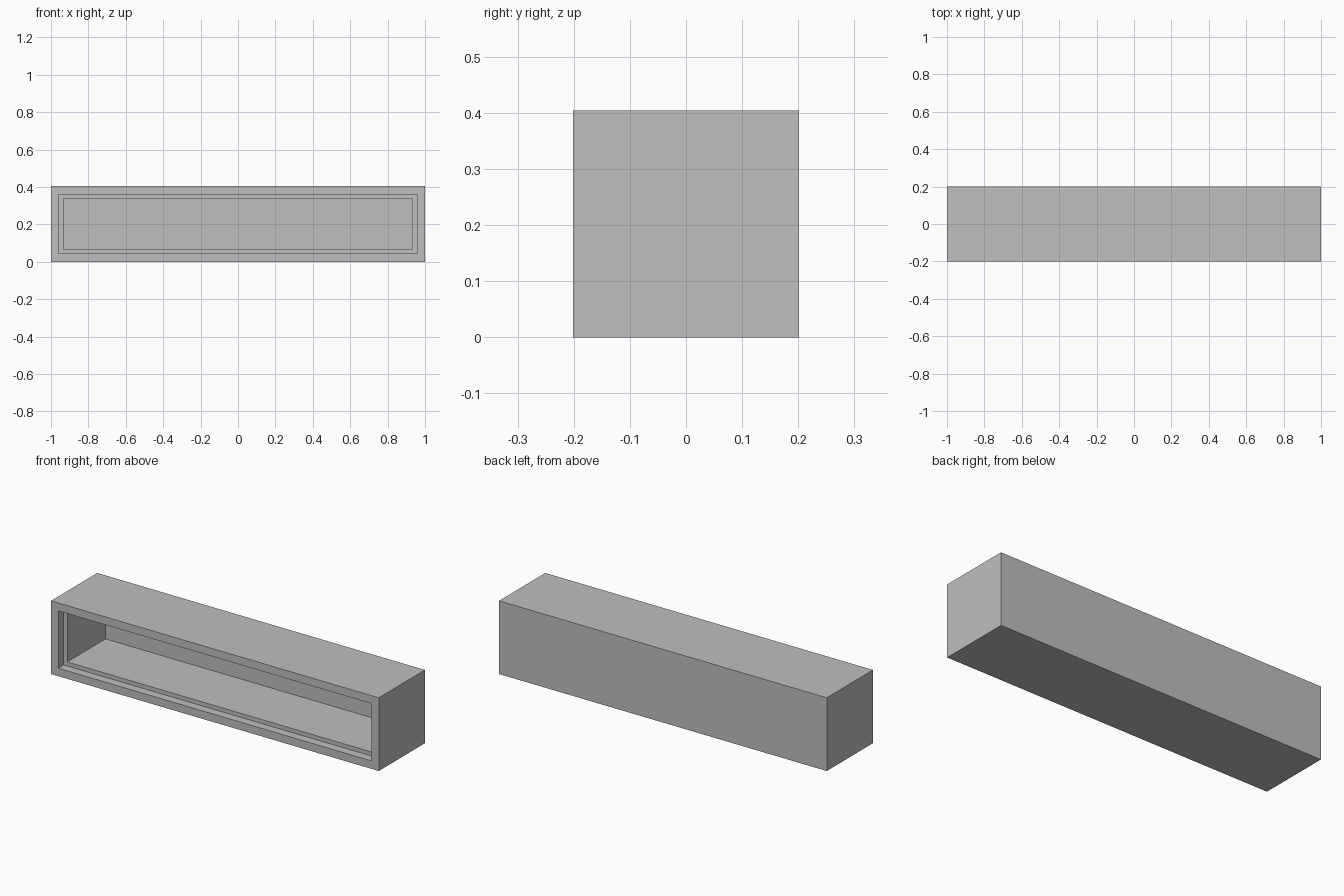
import bpy
import bmesh
from mathutils import Vector

if "Cube" in bpy.data.objects:
    bpy.data.objects.remove(bpy.data.objects["Cube"], do_unlink=True)

SIZE = Vector((2.0, 0.402, 0.404))
RIM = 0.044           # width of the front frame
LEDGE = 0.0225        # width of the step behind the frame
LEDGE_DEPTH = 0.047   # distance from the front to the step
BACK = 0.0225         # thickness of the rear panel

# Plain grey material
grey = bpy.data.materials.new("plain_grey")
grey.use_nodes = True
colour = (0.52, 0.52, 0.52, 1.0)
grey.diffuse_color = colour
bsdf = grey.node_tree.nodes["Principled BSDF"]
bsdf.inputs["Base Color"].default_value = colour


def recess(bm, face, margin, depth):
    """Inset a front face and push it straight back; return the new floor."""
    bmesh.ops.inset_individual(bm, faces=[face], thickness=margin, use_even_offset=True)
    pushed = bmesh.ops.extrude_discrete_faces(bm, faces=[face])["faces"][0]
    bmesh.ops.translate(bm, verts=pushed.verts, vec=(0, depth, 0))
    return pushed


# Outer box standing on the ground
bm = bmesh.new()
bmesh.ops.create_cube(bm, size=1)
bmesh.ops.scale(bm, verts=bm.verts, vec=SIZE)
bmesh.ops.translate(bm, verts=bm.verts, vec=(0, 0, SIZE.z / 2))
bm.normal_update()

# Stepped opening: shallow rebate, then the deep cavity
front = min(bm.faces, key=lambda f: f.calc_center_median().y)
step = recess(bm, front, RIM, LEDGE_DEPTH)
bm.normal_update()
recess(bm, step, LEDGE, SIZE.y - LEDGE_DEPTH - BACK)
bmesh.ops.recalc_face_normals(bm, faces=bm.faces)

mesh = bpy.data.meshes.new("open_front_box")
bm.to_mesh(mesh)
bm.free()
mesh.materials.append(grey)
box = bpy.data.objects.new("open_front_box", mesh)
bpy.context.collection.objects.link(box)
